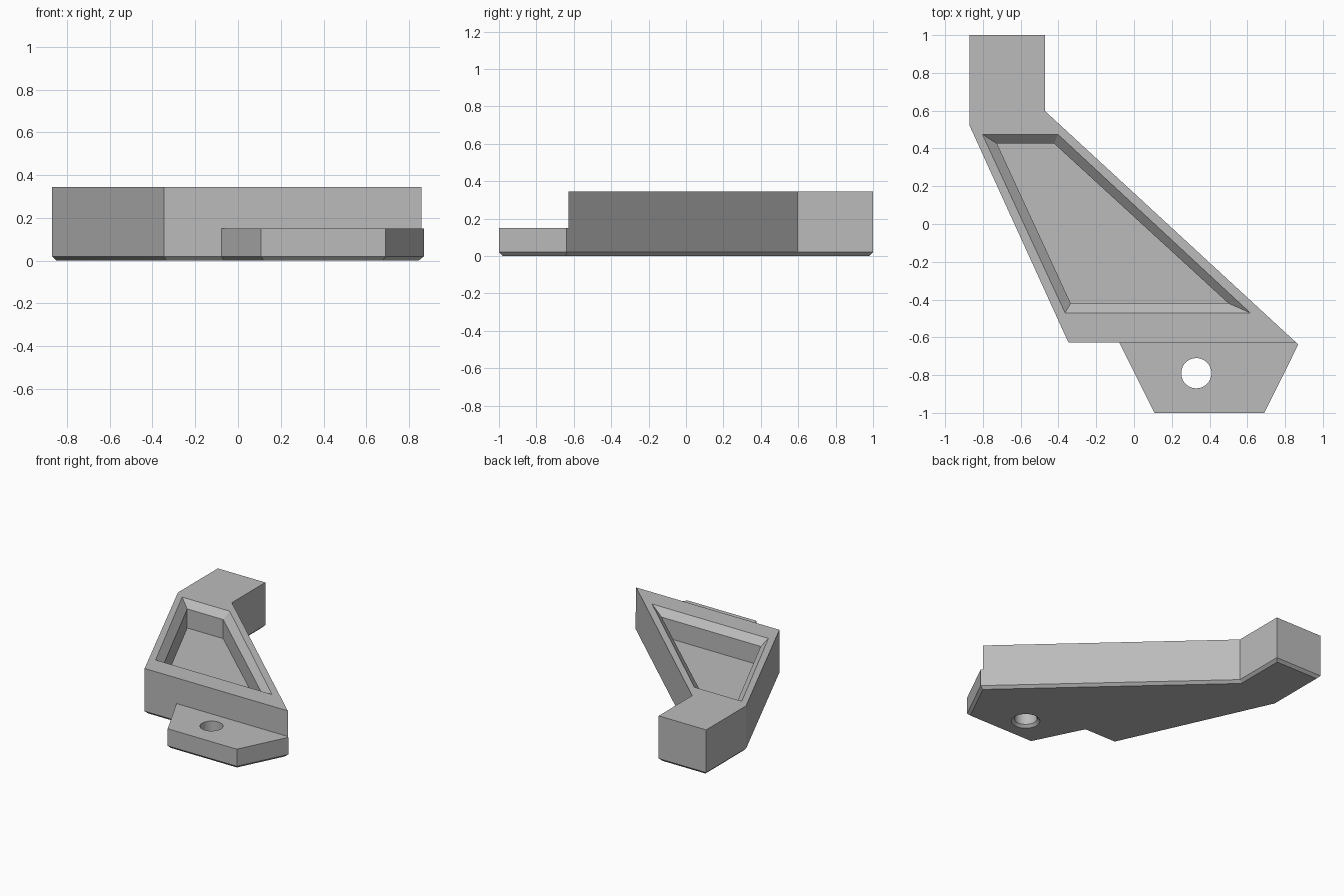
import bpy, bmesh, math

if "Cube" in bpy.data.objects:
    bpy.data.objects.remove(bpy.data.objects["Cube"], do_unlink=True)

HEIGHT, TAB_TOP, FRONT_Y, CHAMFER = 0.345, 0.15, -0.628, 0.02

grey = bpy.data.materials.new("light_grey")
grey.use_nodes = True
colour = (0.5, 0.5, 0.5, 1)
grey.diffuse_color = colour
grey.node_tree.nodes["Principled BSDF"].inputs["Base Color"].default_value = colour


def loft(name, levels, chamfer=0):
    """Closed solid through (z, outline) levels, with an optional bottom chamfer."""
    bm = bmesh.new()
    rings = [[bm.verts.new((x, y, z)) for x, y in pts] for z, pts in levels]
    n = len(rings[0])
    bottom = bm.faces.new(rings[0][::-1])
    bm.faces.new(rings[-1])
    for low, high in zip(rings, rings[1:]):
        for i in range(n):
            j = (i + 1) % n
            bm.faces.new((low[i], low[j], high[j], high[i]))
    bmesh.ops.recalc_face_normals(bm, faces=bm.faces[:])
    if chamfer:
        bmesh.ops.bevel(bm, geom=list(bottom.edges), offset=chamfer,
                        segments=1, affect='EDGES')
    mesh = bpy.data.meshes.new(name)
    bm.to_mesh(mesh)
    bm.free()
    mesh.materials.append(grey)
    obj = bpy.data.objects.new(name, mesh)
    bpy.context.collection.objects.link(obj)
    return obj


def circle(radius, cx=0.33, cy=-0.79, n=48):
    return [(cx + radius * math.cos(math.tau * i / n),
             cy + radius * math.sin(math.tau * i / n)) for i in range(n)]


# Full footprint of arm, body and tab
footprint = [(-0.87, 1), (-0.87, 0.52), (-0.347, FRONT_Y), (-0.078, FRONT_Y),
             (0.108, -1), (0.69, -1), (0.87, -0.638), (-0.47, 0.597), (-0.47, 1)]
bracket = loft("bracket", [(0, footprint), (HEIGHT, footprint)], CHAMFER)

# Tab step
step = [(-1, -1.2), (1, -1.2), (1, FRONT_Y), (-1, FRONT_Y)]
step_cutter = loft("step_cutter", [(TAB_TOP, step), (0.5, step)])

# Pocket with straight walls and a sloped rim
rim = [(-0.803, 0.475), (-0.365, -0.47), (0.615, -0.47), (-0.403, 0.475)]
floor = [(-0.725, 0.425), (-0.335, -0.42), (0.5, -0.42), (-0.422, 0.425)]
pocket_cutter = loft("pocket_cutter", [(TAB_TOP, floor), (HEIGHT - 0.05, floor),
                                       (HEIGHT, rim), (0.5, rim)])

# Bolt hole, widened underneath
hole_cutter = loft("hole_cutter", [(-0.1, circle(0.1)), (0, circle(0.1)),
                                   (CHAMFER, circle(0.08)), (0.5, circle(0.08))])

# Cut the bracket and drop the cutters
cutters = [step_cutter, pocket_cutter, hole_cutter]
for cutter in cutters:
    mod = bracket.modifiers.new(cutter.name, 'BOOLEAN')
    mod.operation = 'DIFFERENCE'
    mod.solver = 'EXACT'
    mod.object = cutter
bpy.context.view_layer.update()
evaluated = bracket.evaluated_get(bpy.context.evaluated_depsgraph_get())
result = bpy.data.meshes.new_from_object(evaluated)
bracket.modifiers.clear()
bracket.data = result
for cutter in cutters:
    bpy.data.objects.remove(cutter, do_unlink=True)

# Smooth hole wall, crisp edges elsewhere
bpy.context.view_layer.objects.active = bracket
bracket.select_set(True)
bpy.ops.object.shade_smooth_by_angle(angle=math.radians(20))
